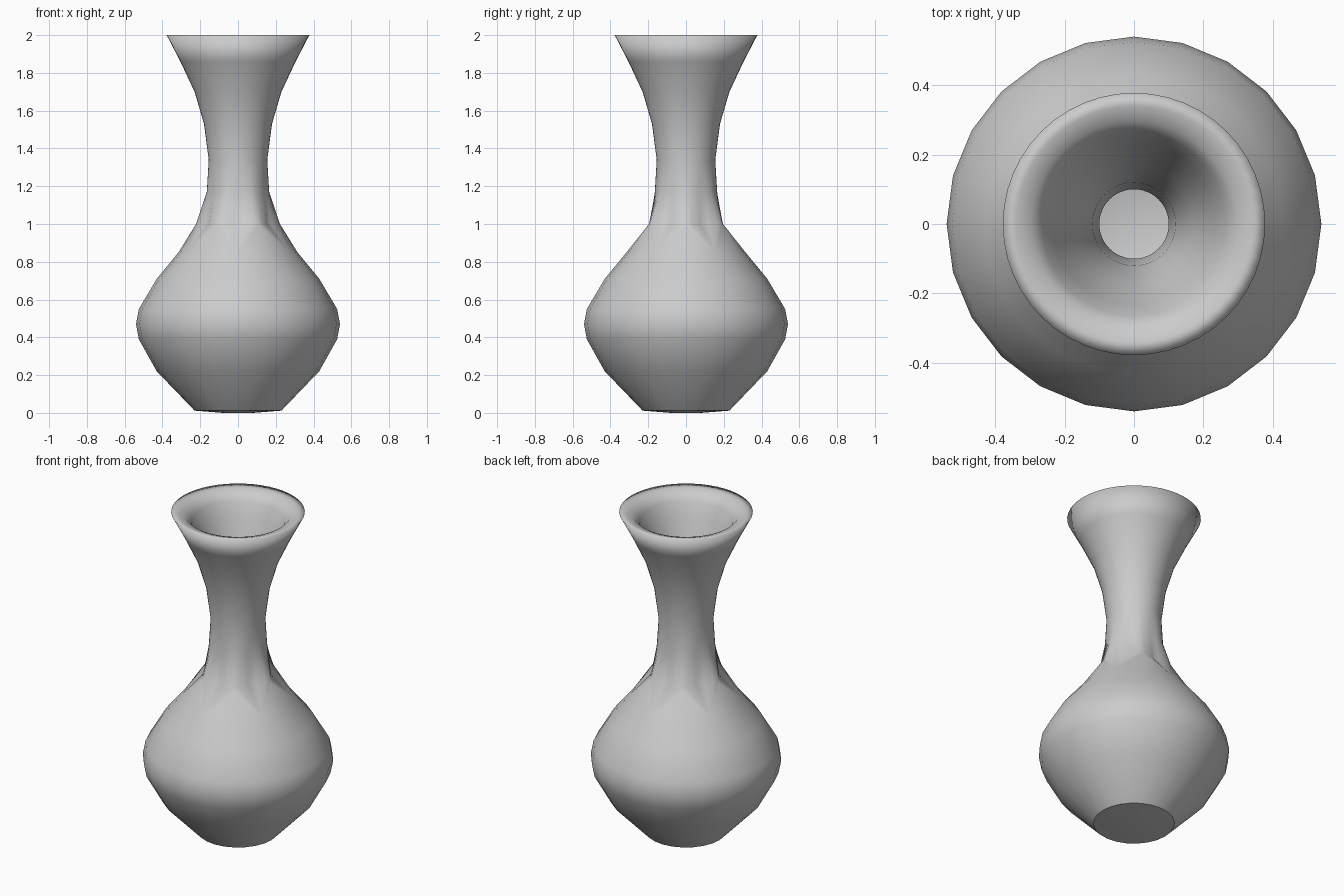
import bpy, bmesh, math
from math import radians, sin, cos

if "Cube" in bpy.data.objects:
    bpy.data.objects.remove(bpy.data.objects["Cube"])

bm = bmesh.new()


def ring(r, z, n, dent=0.0):
    """Ring of n points; dent pulls the surface in every 60 degrees from the front."""
    pts = []
    for i in range(n):
        a = 360 * i / n
        m = a % 60                        # 0 = valley, 30 = peak
        k = 1 - min(m, 60 - m) / 30
        rr = r - dent * k
        t = radians(a - 90)
        pts.append(bm.verts.new((rr * cos(t), rr * sin(t), z)))
    return pts


def bridge(a, b):
    n = len(a)
    for i in range(n):
        j = (i + 1) % n
        bm.faces.new((a[i], a[j], b[j], b[i]))


def loft(rings):
    for a, b in zip(rings, rings[1:]):
        bridge(a, b)


def cap(rg, z, flip=False):
    c = bm.verts.new((0, 0, z))
    n = len(rg)
    for i in range(n):
        tri = (rg[i], rg[(i + 1) % n], c)
        bm.faces.new(tri[::-1] if flip else tri)


# Round belly with 24 sides
belly = [(0.08, 0.0), (0.23, 0.012), (0.43, 0.22), (0.525, 0.39), (0.54, 0.47),
         (0.525, 0.55), (0.43, 0.71), (0.315, 0.85)]
lower = [ring(r, z, 24) for r, z in belly]
loft(lower)
cap(lower[0], 0.0, flip=True)

# Neck outside, lip, and hollow inside down to the shoulder
N = 48
neck = [(0.165, 1.17), (0.155, 1.34), (0.18, 1.53), (0.23, 1.70), (0.305, 1.86),
        (0.378, 2.0), (0.34, 1.995), (0.295, 1.98), (0.265, 1.94), (0.235, 1.86),
        (0.17, 1.70), (0.12, 1.53), (0.10, 1.34), (0.11, 1.17), (0.17, 1.0),
        (0.26, 0.85), (0.38, 0.71), (0.48, 0.55), (0.49, 0.47), (0.475, 0.39),
        (0.38, 0.22), (0.20, 0.06)]
base = ring(0.222, 1.0, N, dent=0.04)
upper = [base] + [ring(r, z, N) for r, z in neck]
loft(upper)
cap(upper[-1], 0.06)

# Zigzag collar: belly rises to six peaks, recessed neck drops to six valleys
top = lower[-1]
for k in range(6):
    peak = base[(8 * k + 4) % N]
    for s in range(4):
        bm.faces.new((top[(4 * k + s) % 24], top[(4 * k + s + 1) % 24], peak))
    tip = top[4 * k]
    for s in range(-4, 4):
        bm.faces.new((tip, base[(8 * k + s + 1) % N], base[(8 * k + s) % N]))

bmesh.ops.recalc_face_normals(bm, faces=bm.faces)
for f in bm.faces:
    f.smooth = True

# Crisp edges: collar zigzag and foot
bm.edges.ensure_lookup_table()
tips = {top[4 * k] for k in range(6)}
peaks = {base[8 * k + 4] for k in range(6)}
foot = set(lower[1])
for e in bm.edges:
    a, b = e.verts
    if (a in tips and b in peaks) or (b in tips and a in peaks) or (a in foot and b in foot):
        e.smooth = False

mesh = bpy.data.meshes.new("vase")
bm.to_mesh(mesh)
bm.free()
vase = bpy.data.objects.new("vase", mesh)
bpy.context.collection.objects.link(vase)
